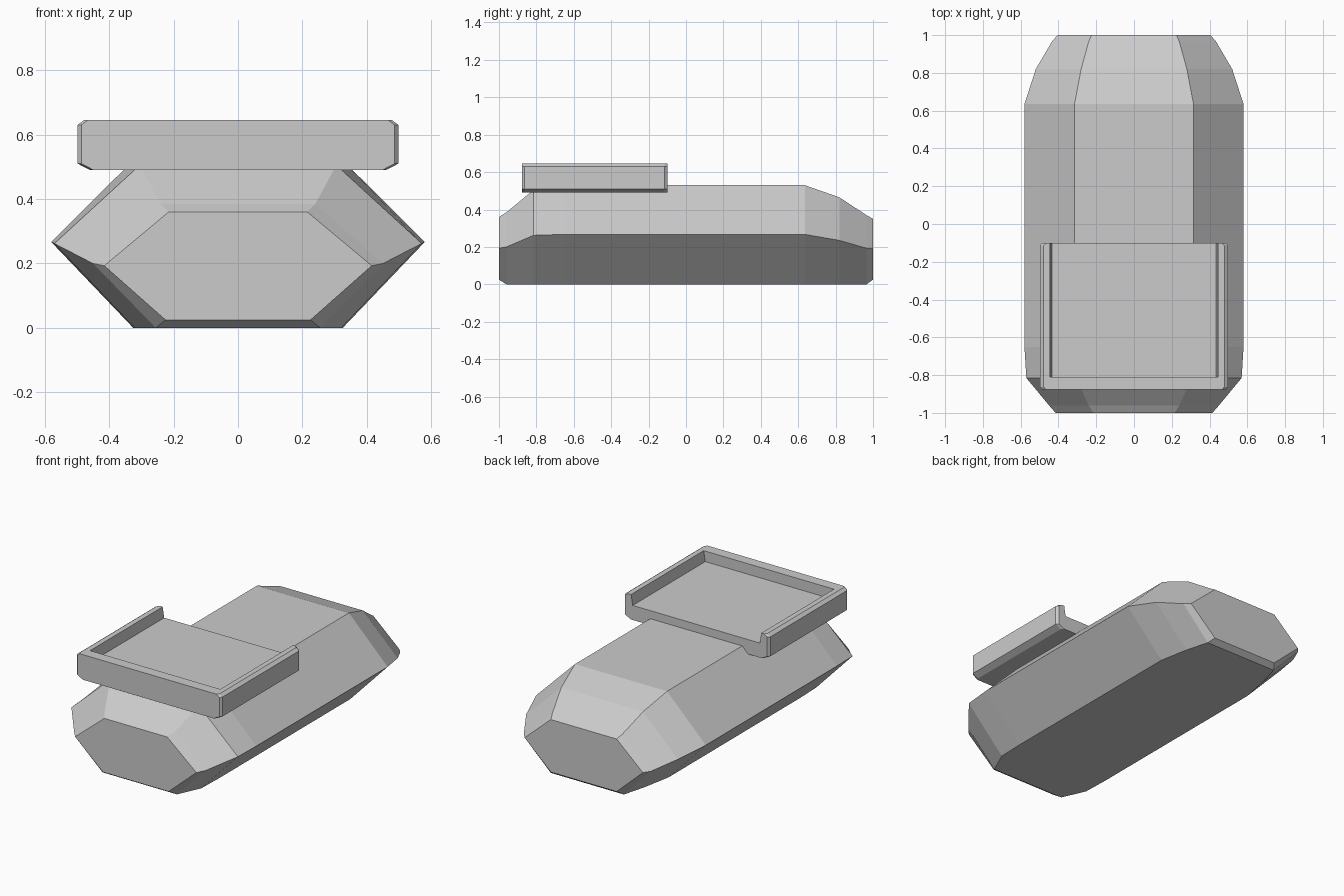
import bpy, bmesh

if "Cube" in bpy.data.objects:
    bpy.data.objects.remove(bpy.data.objects["Cube"])


def loft(name, rings):
    """Join cross-sections of equal point count and cap both ends."""
    bm = bmesh.new()
    loops = [[bm.verts.new(p) for p in ring] for ring in rings]
    n = len(loops[0])
    for a, b in zip(loops, loops[1:]):
        for i in range(n):
            j = (i + 1) % n
            bm.faces.new((a[i], a[j], b[j], b[i]))
    bm.faces.new(loops[0])
    bm.faces.new(loops[-1])
    bmesh.ops.recalc_face_normals(bm, faces=bm.faces)
    mesh = bpy.data.meshes.new(name)
    bm.to_mesh(mesh)
    bm.free()
    obj = bpy.data.objects.new(name, mesh)
    bpy.context.collection.objects.link(obj)
    return obj


def mirrored(y, half):
    """Symmetric section from right-hand (x, z) points listed bottom to top."""
    return [(x, y, z) for x, z in half] + [(-x, y, z) for x, z in reversed(half)]


# Hull: six-sided sections as y, then bottom, middle and top points
hull_stations = [
    (-1.00, (0.225, 0.025), (0.415, 0.193), (0.215, 0.36)),
    (-0.96, (0.255, 0.00), (0.45, 0.200), (0.240, 0.385)),
    (-0.815, (0.32, 0.00), (0.57, 0.262), (0.305, 0.505)),
    (-0.65, (0.325, 0.00), (0.58, 0.267), (0.315, 0.53)),
    (0.27, (0.325, 0.00), (0.58, 0.267), (0.315, 0.53)),
    (0.635, (0.325, 0.00), (0.58, 0.267), (0.315, 0.53)),
    (0.82, (0.29, 0.00), (0.52, 0.235), (0.28, 0.465)),
    (0.965, (0.25, 0.00), (0.435, 0.193), (0.24, 0.37)),
    (1.00, (0.225, 0.025), (0.405, 0.19), (0.225, 0.35)),
]
loft("hull", [mirrored(y, pts) for y, *pts in hull_stations])

# Tray: chamfered slab with slightly narrowed ends
tray_half = [(0.46, 0.49), (0.498, 0.51), (0.498, 0.63), (0.478, 0.645)]
tray_ends = [(-0.877, 0.012), (-0.863, 0), (-0.115, 0), (-0.10, 0.012)]
tray = loft("tray", [mirrored(y, [(x - inset, z) for x, z in tray_half])
                     for y, inset in tray_ends])

# Recess: sloping sides, open at the back
recess_half = [(0.435, 0.58), (0.455, 0.70)]
recess = loft("tray_recess_cutter",
              [mirrored(y, recess_half) for y in (-0.81, 0.1)])
recess.hide_render = True
recess.hide_viewport = True

cut = tray.modifiers.new("recess", 'BOOLEAN')
cut.operation = 'DIFFERENCE'
cut.solver = 'EXACT'
cut.object = recess
